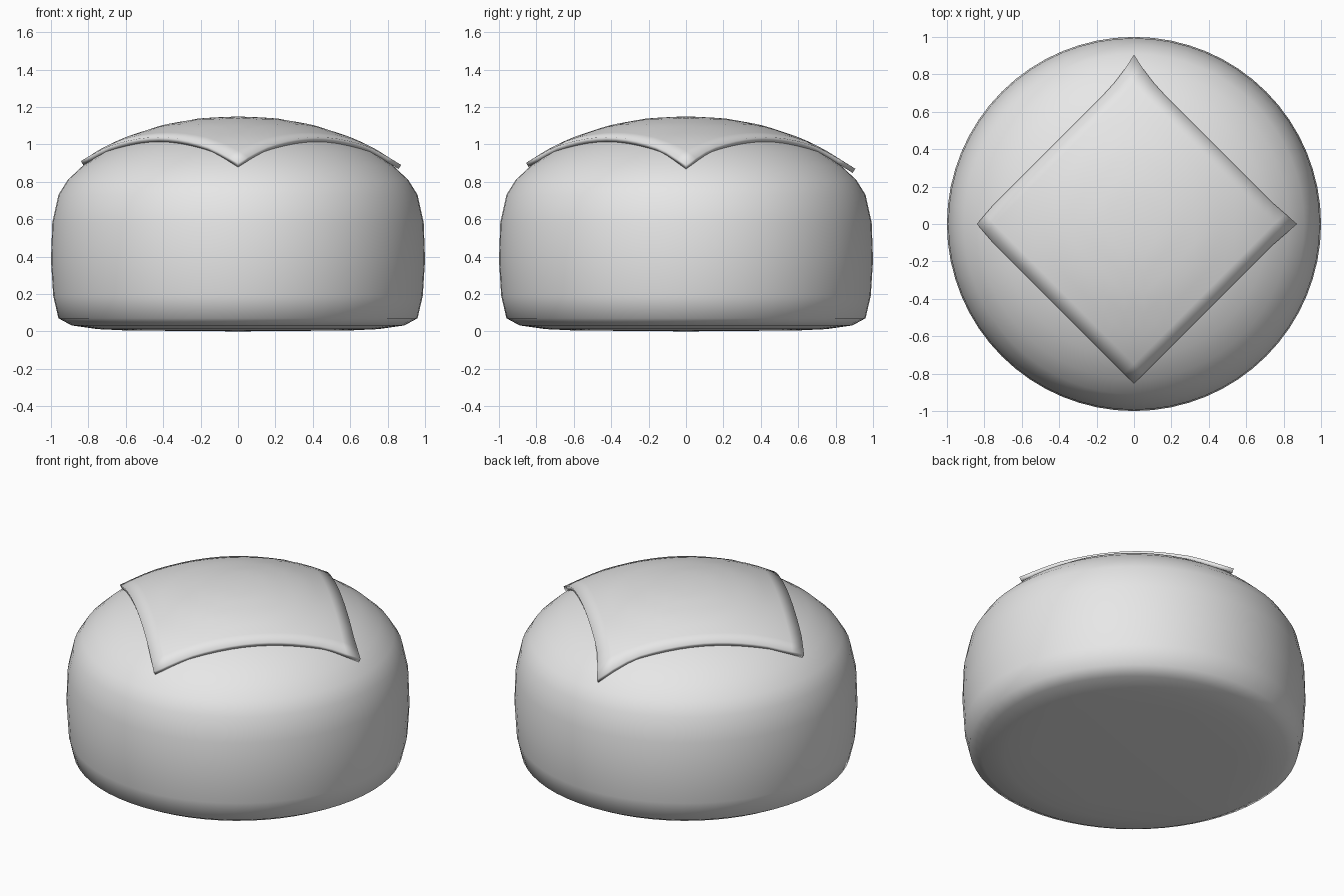
import bpy, bmesh, math

cube = bpy.data.objects.get("Cube")
if cube:
    bpy.data.objects.remove(cube, do_unlink=True)

grey = bpy.data.materials.new("light grey")
grey.use_nodes = True
colour = (0.8, 0.8, 0.8, 1)
grey.diffuse_color = colour
grey.node_tree.nodes["Principled BSDF"].inputs["Base Color"].default_value = colour

# Radius and height pairs for the bun, from the base up
SIDE = [(0.6, 0.005), (0.75, 0.012), (0.89, 0.032), (0.96, 0.07), (0.988, 0.19), (1, 0.38),
        (0.993, 0.58), (0.96, 0.73), (0.91, 0.81)]
DOME = [(0.83, 0.885), (0.72, 0.96), (0.6, 1.01), (0.4, 1.08), (0.2, 1.117)]
TOP = 1.128
# Radius and height pairs for the top of the slice
SLICE = [(0, 1.15), (0.2, 1.14), (0.4, 1.105), (0.6, 1.04), (0.72, 0.985), (0.84, 0.91), (0.92, 0.86)]


def finish(bm, name):
    bmesh.ops.recalc_face_normals(bm, faces=bm.faces)
    mesh = bpy.data.meshes.new(name)
    bm.to_mesh(mesh)
    bm.free()
    mesh.materials.append(grey)
    mesh.shade_smooth()
    obj = bpy.data.objects.new(name, mesh)
    bpy.context.collection.objects.link(obj)
    return obj


def slice_height(r):
    for (r0, z0), (r1, z1) in zip(SLICE, SLICE[1:]):
        if r <= r1:
            return z0 + (z1 - z0) * (r - r0) / (r1 - r0)
    return SLICE[-1][1]


# Bun: a lathed profile
bm = bmesh.new()
points = [bm.verts.new((r, 0, z)) for r, z in [(0, 0)] + SIDE + DOME + [(0, TOP)]]
edges = [bm.edges.new(pair) for pair in zip(points, points[1:])]
bmesh.ops.spin(bm, geom=points + edges, axis=(0, 0, 1), cent=(0, 0, 0),
               angle=math.tau, steps=64)
bmesh.ops.remove_doubles(bm, verts=bm.verts, dist=0.0005)
finish(bm, "bun")

# Cheese slice: a diamond sheet draped over the bun, with pulled corners
bm = bmesh.new()
bmesh.ops.create_grid(bm, x_segments=16, y_segments=16, size=0.5)
for v in bm.verts:
    u, w = v.co.x, v.co.y
    x, y = (u - w) * 0.855, (u + w) * 0.855
    if y > 0.7:
        y += 0.05 * ((y - 0.7) / 0.155) ** 2
    if x > 0.75:
        x += 0.017 * (x - 0.75) / 0.105
    if x < -0.75:
        x += 0.015 * (-x - 0.75) / 0.105
    v.co = (x, y, slice_height(math.hypot(x, y)))
cheese = finish(bm, "cheese_slice")
thick = cheese.modifiers.new("thickness", 'SOLIDIFY')
thick.thickness = 0.026
thick.offset = -1
